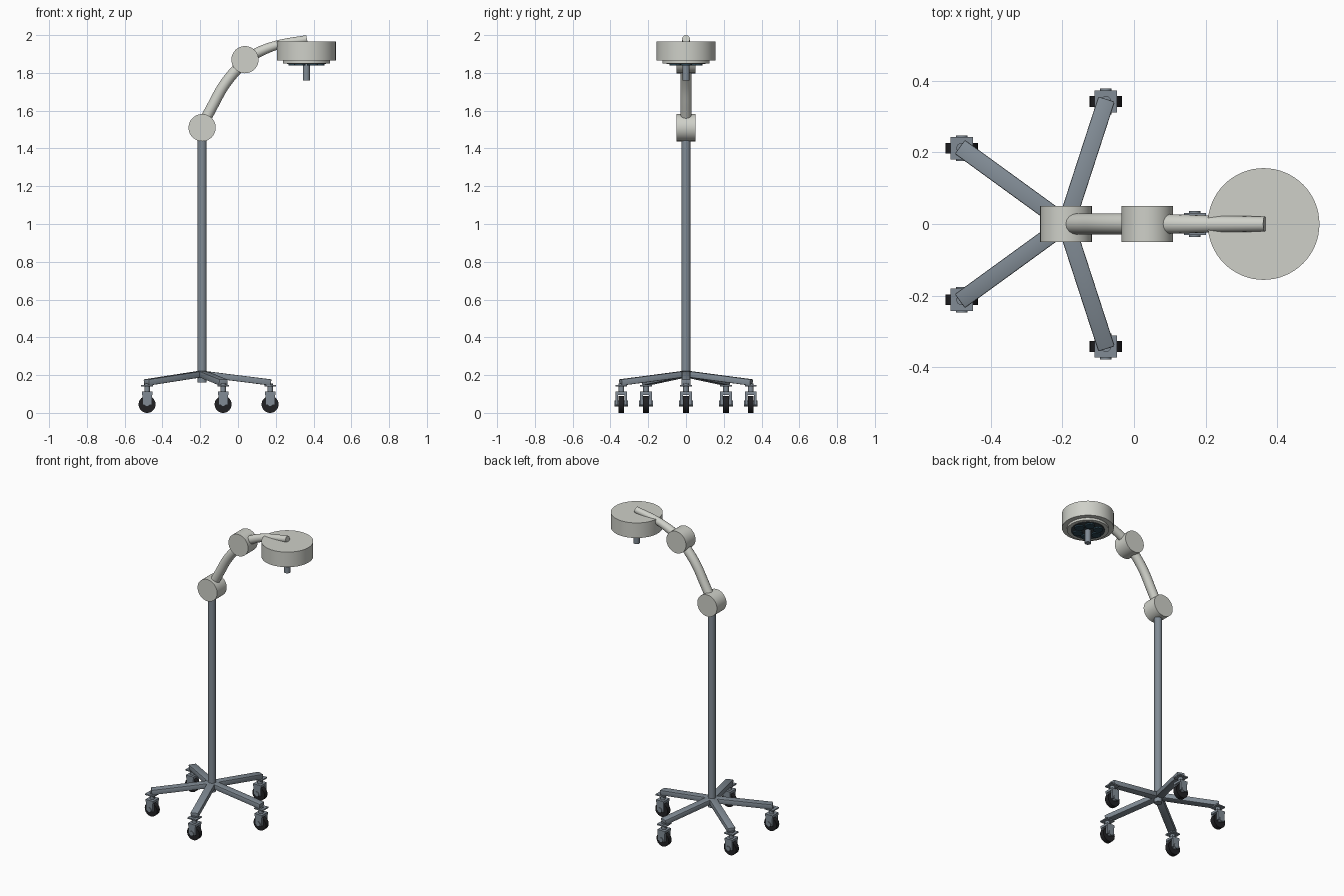
import bpy, bmesh, math
from mathutils import Vector, Matrix

if "Cube" in bpy.data.objects:
    bpy.data.objects.remove(bpy.data.objects["Cube"])

def material(name, rgb):
    m = bpy.data.materials.new(name)
    m.diffuse_color = (*rgb, 1)
    m.use_nodes = True
    m.node_tree.nodes["Principled BSDF"].inputs["Base Color"].default_value = m.diffuse_color
    return m

CREAM = material("warm white enamel", (0.62, 0.63, 0.58))
STEEL = material("slate grey metal", (0.22, 0.26, 0.30))
BLACK = material("black rubber", (0.015, 0.015, 0.017))
TEAL = material("dark teal lens", (0.025, 0.06, 0.085))
DARK = material("dark lamp face", (0.04, 0.055, 0.065))

def add(name, mesh, mat):
    mesh.materials.clear()
    mesh.materials.append(mat)
    mesh.polygons.foreach_set("use_smooth", [True] * len(mesh.polygons))
    mesh.set_sharp_from_angle(angle=math.radians(35))
    ob = bpy.data.objects.new(name, mesh)
    bpy.context.collection.objects.link(ob)
    return ob

def from_bm(name, bm, mat):
    mesh = bpy.data.meshes.new(name)
    bm.to_mesh(mesh)
    bm.free()
    return add(name, mesh, mat)

def cyl(name, r, p0, p1, mat, seg=32):
    p0, p1 = Vector(p0), Vector(p1)
    d = p1 - p0
    rot = Vector((0, 0, 1)).rotation_difference(d).to_matrix().to_4x4()
    bm = bmesh.new()
    bmesh.ops.create_cone(bm, cap_ends=True, segments=seg, radius1=r, radius2=r,
                          depth=d.length, matrix=Matrix.Translation((p0 + p1) / 2) @ rot)
    return from_bm(name, bm, mat)

def box(name, centre, size, mat, rot=Matrix(), bevel=0.0):
    bm = bmesh.new()
    bmesh.ops.create_cube(bm, size=1, matrix=Matrix.Diagonal((*size, 1)))
    if bevel:
        bmesh.ops.bevel(bm, geom=bm.edges[:], offset=bevel, segments=2,
                        profile=0.5, affect='EDGES')
    bm.transform(Matrix.Translation(centre) @ rot)
    return from_bm(name, bm, mat)

def tube(name, pts, mat):
    # pts: x, z, radius along a smooth path in the y = 0 plane
    cu = bpy.data.curves.new(name + "_path", 'CURVE')
    cu.dimensions = '3D'
    cu.bevel_depth = 1.0
    cu.bevel_resolution = 6
    cu.use_fill_caps = True
    sp = cu.splines.new('BEZIER')
    sp.resolution_u = 8
    sp.bezier_points.add(len(pts) - 1)
    for bp, (x, z, r) in zip(sp.bezier_points, pts):
        bp.co = (x, 0, z)
        bp.radius = r
        bp.handle_left_type = bp.handle_right_type = 'AUTO'
    tmp = bpy.data.objects.new(name + "_tmp", cu)
    bpy.context.collection.objects.link(tmp)
    bpy.context.view_layer.update()
    mesh = bpy.data.meshes.new_from_object(
        tmp.evaluated_get(bpy.context.evaluated_depsgraph_get()))
    bpy.data.objects.remove(tmp)
    bpy.data.curves.remove(cu)
    return add(name, mesh, mat)

PX = -0.19      # pole position
LX = 0.362      # lamp position

# pole, hinges and arms
cyl("pole", 0.024, (PX, 0, 0.16), (PX, 0, 1.50), STEEL)
cyl("lower_hinge", 0.072, (PX, -0.05, 1.51), (PX, 0.05, 1.51), CREAM, 48)
cyl("upper_hinge", 0.072, (0.037, -0.05, 1.87), (0.037, 0.05, 1.87), CREAM, 48)
tube("lower_arm", [(-0.185, 1.53, 0.029), (-0.135, 1.625, 0.029),
                   (-0.07, 1.74, 0.029), (0.03, 1.86, 0.029)], CREAM)
tube("upper_arm", [(0.045, 1.875, 0.028), (0.12, 1.915, 0.027),
                   (0.21, 1.948, 0.024), (0.365, 1.979, 0.021)], CREAM)

# lamp head
cyl("lamp_housing", 0.156, (LX, 0, 1.865), (LX, 0, 1.965), CREAM, 64)
cyl("lamp_lower_ring", 0.125, (LX, 0, 1.85), (LX, 0, 1.867), CREAM, 64)
cyl("lamp_face", 0.103, (LX, 0, 1.847), (LX, 0, 1.852), DARK, 48)
for i in range(6):
    a = math.radians(60 * i)
    x, y = LX + 0.066 * math.cos(a), 0.066 * math.sin(a)
    cyl(f"lamp_lens_{i + 1}", 0.029, (x, y, 1.838), (x, y, 1.85), TEAL, 24)
cyl("lamp_handle", 0.019, (LX, 0, 1.76), (LX, 0, 1.85), STEEL, 24)

# five legs with casters
slope = math.atan2(0.046, 0.365)
for i in range(5):
    a = math.radians(72 * i)
    c, s = math.cos(a), math.sin(a)
    n = i + 1
    rot = Matrix.Rotation(a, 4, 'Z') @ Matrix.Rotation(slope, 4, 'Y')
    box(f"leg_{n}", (PX + 0.1825 * c, 0.1825 * s, 0.184), (0.368, 0.048, 0.033),
        STEEL, rot, 0.004)
    x, y = PX + 0.36 * c, 0.36 * s
    box(f"caster_plate_{n}", (x, y, 0.144), (0.062, 0.062, 0.008), STEEL)
    cyl(f"caster_stem_{n}", 0.015, (x, y, 0.105), (x, y, 0.155), STEEL, 20)
    box(f"caster_fork_top_{n}", (x, y, 0.104), (0.056, 0.062, 0.016), STEEL)
    for side in (-1, 1):
        box(f"caster_fork_side_{n}_{side}", (x, y + side * 0.024, 0.076),
            (0.050, 0.014, 0.070), STEEL)
    cyl(f"caster_axle_{n}", 0.016, (x, y - 0.036, 0.05), (x, y + 0.036, 0.05), STEEL, 16)
    cyl(f"caster_wheel_{n}", 0.045, (x, y - 0.015, 0.045), (x, y + 0.015, 0.045), BLACK, 32)
